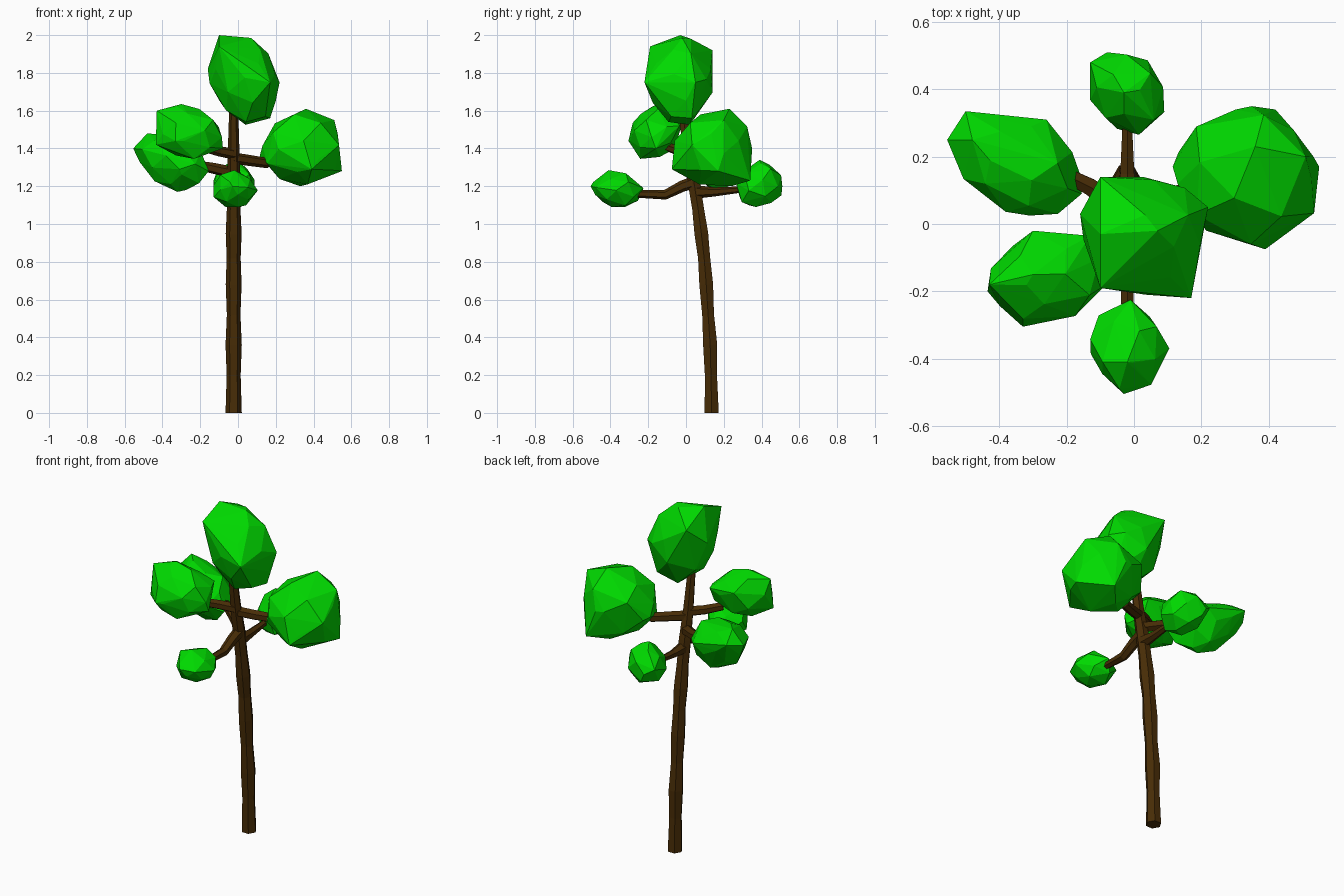
import bpy, bmesh, math, random
from mathutils import Vector


def material(name, color):
    m = bpy.data.materials.new(name)
    m.diffuse_color = color
    return m


BARK = material("bark", (0.065, 0.026, 0.002, 1))
LEAF = material("leaf", (0.0, 0.7, 0.0, 1))


def finish(name, bm, mat):
    bmesh.ops.recalc_face_normals(bm, faces=bm.faces[:])
    me = bpy.data.meshes.new(name)
    bm.to_mesh(me)
    bm.free()
    me.materials.append(mat)
    bpy.context.collection.objects.link(bpy.data.objects.new(name, me))


def limb(name, path, sides=6):
    """Faceted tube through (x, y, z, radius) stations."""
    bm = bmesh.new()
    pts = [Vector(p[:3]) for p in path]
    rings = []
    for i, p in enumerate(pts):
        d = (pts[min(i + 1, len(pts) - 1)] - pts[max(i - 1, 0)]).normalized()
        if i == 0 and name == "trunk":
            d = Vector((0, 0, 1))
        ref = Vector((1, 0, 0)) if abs(d.z) > 0.7 else Vector((0, 0, 1))
        u = (ref - d * ref.dot(d)).normalized()
        v = d.cross(u)
        r = path[i][3]
        rings.append([bm.verts.new(p + r * (u * math.cos(a) + v * math.sin(a)))
                      for a in (math.tau * k / sides for k in range(sides))])
    for a, b in zip(rings, rings[1:]):
        for k in range(sides):
            n = (k + 1) % sides
            bm.faces.new((a[k], a[n], b[n], b[k]))
    bm.faces.new(rings[0])
    bm.faces.new(rings[-1])
    finish(name, bm, BARK)


def clump(name, lo, hi, shear, corners, seed, count=26):
    """Faceted leaf clump: sparse sheared sphere fitted to a box, plus sharp corners."""
    rng = random.Random(seed)
    xz, yz, xy = shear
    pts = []
    for i in range(count):
        z = 1 - (2 * i + 1) / count
        a, r = i * 2.39996 + seed, math.sqrt(1 - z * z)
        c = Vector((r * math.cos(a), r * math.sin(a), z))
        c += Vector([rng.uniform(-0.08, 0.08) for _ in range(3)])
        pts.append(Vector((c.x + xz * c.z + xy * c.y, c.y + yz * c.z, c.z)))
    for k in range(3):
        a, b = min(p[k] for p in pts), max(p[k] for p in pts)
        for p in pts:
            p[k] = lo[k] + (p[k] - a) / (b - a) * (hi[k] - lo[k])
    bm = bmesh.new()
    for p in pts + [Vector(c) for c in corners]:
        bm.verts.new(p)
    bmesh.ops.convex_hull(bm, input=bm.verts[:])
    bmesh.ops.delete(bm, geom=[v for v in bm.verts if not v.link_faces], context='VERTS')
    finish(name, bm, LEAF)


# Trunk leaning forward, slightly knobbly
limb("trunk", [(-0.023, 0.136, 0, 0.043), (-0.023, 0.132, 0.2, 0.037),
               (-0.023, 0.128, 0.36, 0.043), (-0.023, 0.117, 0.52, 0.036),
               (-0.023, 0.107, 0.68, 0.042), (-0.023, 0.096, 0.82, 0.037),
               (-0.023, 0.081, 0.95, 0.042), (-0.023, 0.064, 1.08, 0.036),
               (-0.023, 0.042, 1.22, 0.037), (-0.023, 0.012, 1.38, 0.031),
               (-0.023, -0.02, 1.6, 0.024)])

# Branches
limb("front_branch", [(-0.02, 0.04, 1.22, 0.033), (-0.02, -0.02, 1.2, 0.03),
                      (-0.02, -0.11, 1.155, 0.026), (-0.02, -0.3, 1.16, 0.018)])
limb("back_branch", [(-0.02, 0.05, 1.17, 0.036), (-0.02, 0.15, 1.17, 0.024),
                     (-0.02, 0.32, 1.185, 0.015)])
limb("right_branch", [(-0.03, 0.015, 1.35, 0.03), (0.07, 0.06, 1.335, 0.029),
                      (0.16, 0.105, 1.322, 0.027)])
limb("left_front_branch", [(-0.02, 0.01, 1.37, 0.029), (-0.1, -0.03, 1.385, 0.027),
                           (-0.18, -0.09, 1.405, 0.024)])
limb("left_back_branch", [(-0.02, 0.03, 1.27, 0.032), (-0.13, 0.11, 1.295, 0.029),
                          (-0.23, 0.16, 1.315, 0.022)])

# Leaf clumps
clump("top_leaves", (-0.15, -0.21, 1.54), (0.2, 0.14, 1.98), (-0.1, 0.05, 0),
      [(0.17, -0.22, 1.75), (-0.10, -0.03, 2.0), (-0.1, 0.14, 1.92), (-0.1, -0.19, 1.94),
       (0.22, 0.05, 1.75), (0.04, 0.02, 1.525), (0.07, -0.02, 1.985), (-0.16, 0.03, 1.82),
       (0.17, 0.03, 1.56)], 1)
clump("right_leaves", (0.13, -0.06, 1.21), (0.535, 0.34, 1.58), (0.05, 0.1, 0),
      [(0.51, 0.2, 1.55), (0.55, 0.17, 1.28), (0.36, 0.23, 1.61), (0.39, -0.075, 1.29),
       (0.35, 0.35, 1.4), (0.115, 0.17, 1.36), (0.33, 0.24, 1.2), (0.42, 0.34, 1.23)], 2)
clump("left_back_leaves", (-0.52, 0.03, 1.18), (-0.16, 0.32, 1.475), (-0.2, 0.1, -0.2),
      [(-0.555, 0.25, 1.4), (-0.5, 0.335, 1.42), (-0.155, 0.09, 1.28), (-0.32, 0.15, 1.17),
       (-0.26, 0.31, 1.36), (-0.31, 0.025, 1.29), (-0.48, 0.25, 1.48)], 3)
clump("left_front_leaves", (-0.425, -0.295, 1.345), (-0.085, -0.03, 1.62), (-0.1, 0.15, 0.1),
      [(-0.43, -0.18, 1.6), (-0.08, -0.16, 1.4), (-0.13, -0.035, 1.52), (-0.3, -0.15, 1.635),
       (-0.33, -0.305, 1.44), (-0.3, -0.02, 1.54), (-0.435, -0.2, 1.42)], 4)
clump("front_leaves", (-0.13, -0.49, 1.09), (0.105, -0.25, 1.275), (0, -0.1, 0),
      [(-0.01, -0.225, 1.19), (-0.02, -0.41, 1.285), (-0.03, -0.505, 1.2)], 5, 22)
clump("back_leaves", (-0.13, 0.265, 1.09), (0.09, 0.505, 1.32), (-0.05, 0.1, -0.1),
      [(-0.13, 0.48, 1.23), (-0.03, 0.39, 1.34), (-0.08, 0.51, 1.2)], 6, 22)
